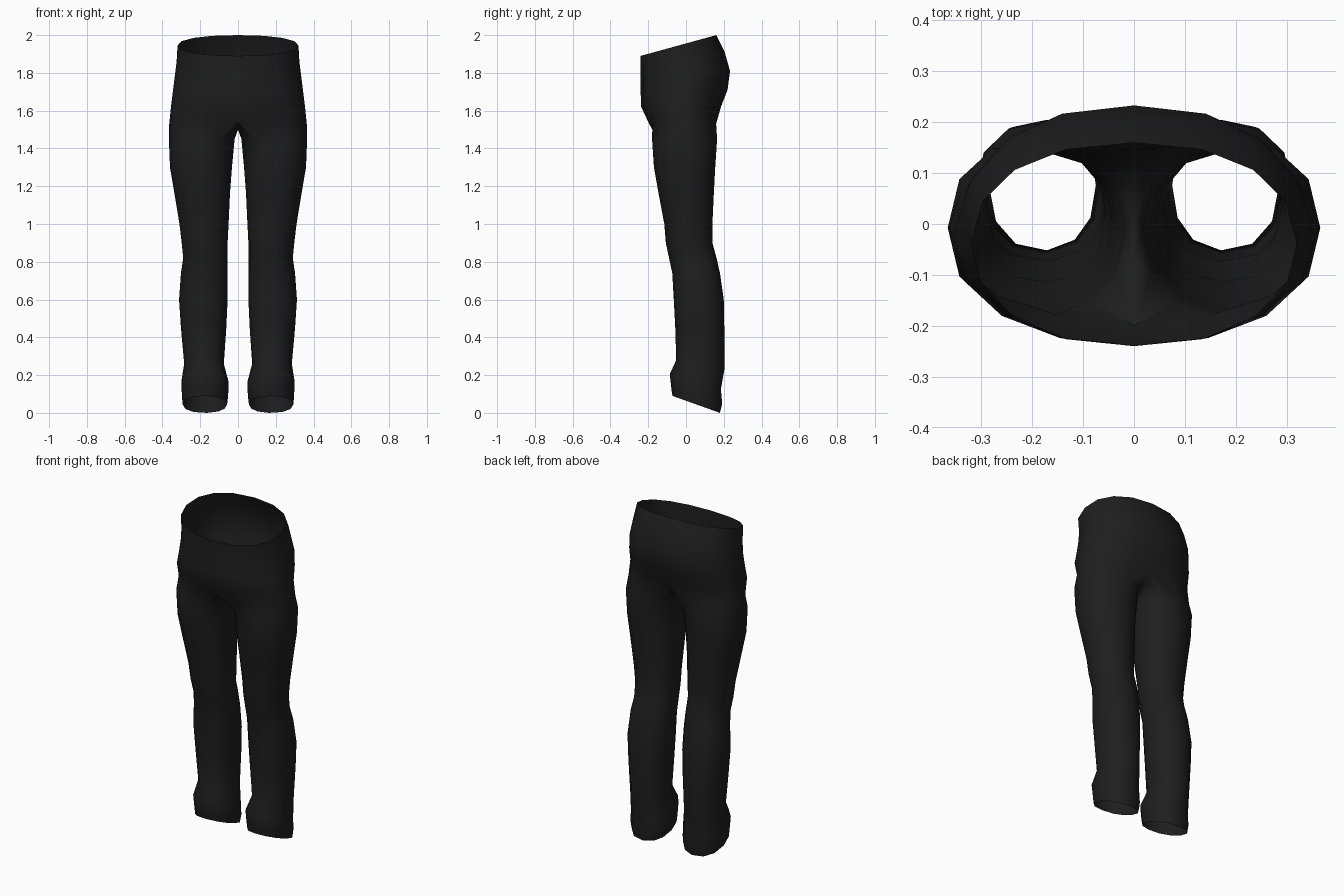
import bpy
import bmesh
from math import cos, sin, radians, copysign

default_cube = bpy.data.objects.get("Cube")
if default_cube:
    bpy.data.objects.remove(default_cube, do_unlink=True)

# Single dark cloth colour
cloth = bpy.data.materials.new("black cloth")
cloth.use_nodes = True
cloth_colour = (0.013, 0.013, 0.013, 1)
cloth.diffuse_color = cloth_colour
shader = cloth.node_tree.nodes["Principled BSDF"]
shader.inputs["Base Color"].default_value = cloth_colour
shader.inputs["Roughness"].default_value = 0.9

OUTER = 9    # columns from the front seam round the outside to the back seam
INNER = 3    # columns on the inside of the leg


def rounded(value, power):
    """Push a sine or cosine outwards for a slightly boxy ring."""
    return copysign(abs(value) ** power, value)


def section(angles, z, x_in, x_out, front, back, tilt=0.0, power=0.9):
    """Cross-section points; tilt is how far the back edge rises above the middle."""
    centre_x, radius_x = (x_in + x_out) / 2, (x_out - x_in) / 2
    centre_y, radius_y = (front + back) / 2, (back - front) / 2
    points = []
    for angle in angles:
        across = rounded(cos(radians(angle)), power)
        along = rounded(sin(radians(angle)), power)
        points.append((centre_x + radius_x * across,
                       centre_y + radius_y * along,
                       z + tilt * along))
    return points


def add_ring(mesh, points):
    return [mesh.verts.new(point) for point in points]


def bridge(mesh, upper, lower, closed):
    """Join two rings of equal length with outward-facing quads."""
    count = len(upper)
    for i in range(count if closed else count - 1):
        j = (i + 1) % count
        mesh.faces.new((lower[i], lower[j], upper[j], upper[i]))


# Half of the hips: z, half width, front y, back y, tilt
hip_rows = [
    (1.945, 0.32, -0.24, 0.16, 0.055),
    (1.86, 0.325, -0.24, 0.205, 0.05),
    (1.78, 0.335, -0.24, 0.233, 0.03),
    (1.7, 0.345, -0.24, 0.22, 0.01),
    (1.62, 0.355, -0.237, 0.185, 0.0),
]

# One leg: z, inner x, outer x, front y, back y, tilt
leg_rows = [
    (1.45, 0.018, 0.366, -0.18, 0.165),
    (1.3, 0.032, 0.36, -0.17, 0.155),
    (1.17, 0.042, 0.338, -0.147, 0.148),
    (1.0, 0.05, 0.31, -0.115, 0.14),
    (0.9, 0.055, 0.298, -0.107, 0.14),
    (0.82, 0.055, 0.29, -0.09, 0.162),
    (0.74, 0.055, 0.302, -0.073, 0.18),
    (0.6, 0.055, 0.312, -0.065, 0.2),
    (0.45, 0.062, 0.302, -0.057, 0.203),
    (0.26, 0.075, 0.285, -0.052, 0.205, -0.02),
    (0.165, 0.05, 0.3, -0.086, 0.185, -0.04),
    (0.09, 0.052, 0.297, -0.078, 0.192, -0.04),
    (0.045, 0.058, 0.293, -0.072, 0.18, -0.045),
]

mesh = bmesh.new()

# Waistband down to the seat
hip_angles = [-90 + 180 * i / (OUTER - 1) for i in range(OUTER)]
previous = None
for z, half_width, front, back, tilt in hip_rows:
    points = section(hip_angles, z, -half_width, half_width, front, back, tilt)
    ring = add_ring(mesh, points)
    if previous:
        bridge(mesh, previous, ring, closed=False)
    previous = ring

# Crotch line: the seams meet underneath, closing the ring round the leg
points = section(hip_angles, 1.53, -0.364, 0.364, -0.19, 0.172)
points[0] = (0, -0.2, 1.54)
points[-1] = (0, 0.145, 1.56)
crotch = add_ring(mesh, points)
bridge(mesh, previous, crotch, closed=False)
crotch += add_ring(mesh, [(0, 0.09, 1.53), (0, 0.02, 1.505), (0, -0.08, 1.5)])

# Leg down to the slanted open hem
spread = 125
leg_angles = [-spread + 2 * spread * i / (OUTER - 1) for i in range(OUTER)]
gap = (360 - 2 * spread) / (INNER + 1)
leg_angles += [spread + gap * (i + 1) for i in range(INNER)]
previous = crotch
for row in leg_rows:
    ring = add_ring(mesh, section(leg_angles, *row))
    bridge(mesh, previous, ring, closed=True)
    previous = ring

# Seam vertices sit exactly on the mirror plane
for vert in mesh.verts:
    if abs(vert.co.x) < 0.001:
        vert.co.x = 0

data = bpy.data.meshes.new("trousers")
mesh.to_mesh(data)
mesh.free()
trousers = bpy.data.objects.new("trousers", data)
bpy.context.collection.objects.link(trousers)
data.materials.append(cloth)

# Soft shading, then mirror the half to make the pair
bpy.ops.object.select_all(action="DESELECT")
trousers.select_set(True)
bpy.context.view_layer.objects.active = trousers
bpy.ops.object.shade_smooth_by_angle(angle=radians(50))
mirror = trousers.modifiers.new("other side", "MIRROR")
mirror.use_axis[0] = True
mirror.use_clip = True
mirror.merge_threshold = 0.001
